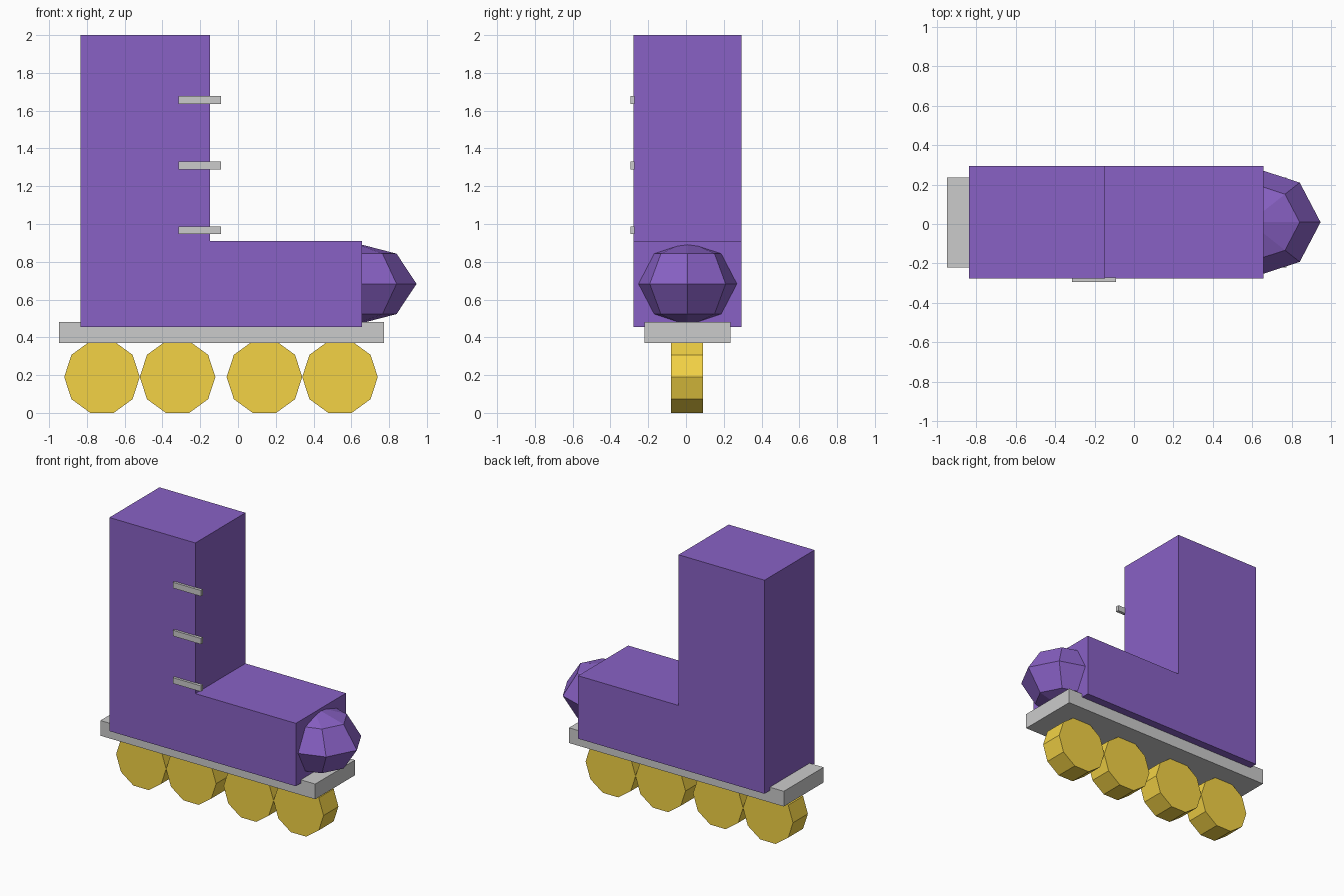
import bpy, bmesh
from math import pi
from mathutils import Matrix, Vector

if "Cube" in bpy.data.objects:
    bpy.data.objects.remove(bpy.data.objects["Cube"])


def material(name, color):
    m = bpy.data.materials.new(name)
    m.diffuse_color = (*color, 1)
    m.use_nodes = True
    m.node_tree.nodes["Principled BSDF"].inputs["Base Color"].default_value = m.diffuse_color
    return m


def make(name, bm, mat=None):
    bmesh.ops.recalc_face_normals(bm, faces=bm.faces)
    me = bpy.data.meshes.new(name)
    bm.to_mesh(me)
    bm.free()
    if mat:
        me.materials.append(mat)
    ob = bpy.data.objects.new(name, me)
    bpy.context.collection.objects.link(ob)
    return ob


def box(name, lo, hi, mat=None):
    lo, hi = Vector(lo), Vector(hi)
    bm = bmesh.new()
    bmesh.ops.create_cube(bm, size=1, matrix=Matrix.Translation((lo + hi) / 2)
                          @ Matrix.Diagonal((*(hi - lo), 1)))
    return make(name, bm, mat)


purple = material("purple", (0.25, 0.12, 0.56))
yellow = material("yellow", (0.9, 0.65, 0.06))

# Boot: L-shaped profile extruded across y
profile = [(-0.835, 0.455), (0.657, 0.455), (0.657, 0.91),
           (-0.147, 0.91), (-0.147, 2.0), (-0.835, 2.0)]
bm = bmesh.new()
face = bm.faces.new([bm.verts.new((x, -0.277, z)) for x, z in profile])
ext = bmesh.ops.extrude_face_region(bm, geom=[face])
bmesh.ops.translate(bm, vec=(0, 0.572, 0),
                    verts=[v for v in ext["geom"] if isinstance(v, bmesh.types.BMVert)])
make("boot", bm, purple)

# Rounded toe cap: low-poly stretched sphere
bm = bmesh.new()
bmesh.ops.create_uvsphere(bm, u_segments=8, v_segments=4, radius=1,
                          matrix=Matrix.Translation((0.585, 0.009, 0.683))
                          @ Matrix.Diagonal((0.36, 0.284, 0.226, 1)))
make("toe_cap", bm, purple)

# Sole plate
box("sole_plate", (-0.947, -0.22, 0.37), (0.772, 0.235, 0.48))

# Laces on the front side
for i, z in enumerate((0.967, 1.31, 1.657)):
    box(f"lace_{i + 1}", (-0.315, -0.295, z - 0.021), (-0.09, -0.272, z + 0.021))

# Ten-sided inline wheels, axles along y
for i, x in enumerate((-0.72, -0.32, 0.14, 0.54)):
    bm = bmesh.new()
    bmesh.ops.create_cone(bm, cap_ends=True, segments=10, radius1=0.2, radius2=0.2,
                          depth=0.17, matrix=Matrix.Translation((x, 0.006, 0.19))
                          @ Matrix.Rotation(pi / 2, 4, 'X') @ Matrix.Rotation(pi / 2, 4, 'Z'))
    # put corners at the fore and aft ends so the wheel rests on a flat side
    if max(v.co.x for v in bm.verts) < x + 0.199:
        bmesh.ops.rotate(bm, verts=bm.verts, cent=(x, 0, 0.19),
                         matrix=Matrix.Rotation(pi / 10, 3, 'Y'))
    make(f"wheel_{i + 1}", bm, yellow)
